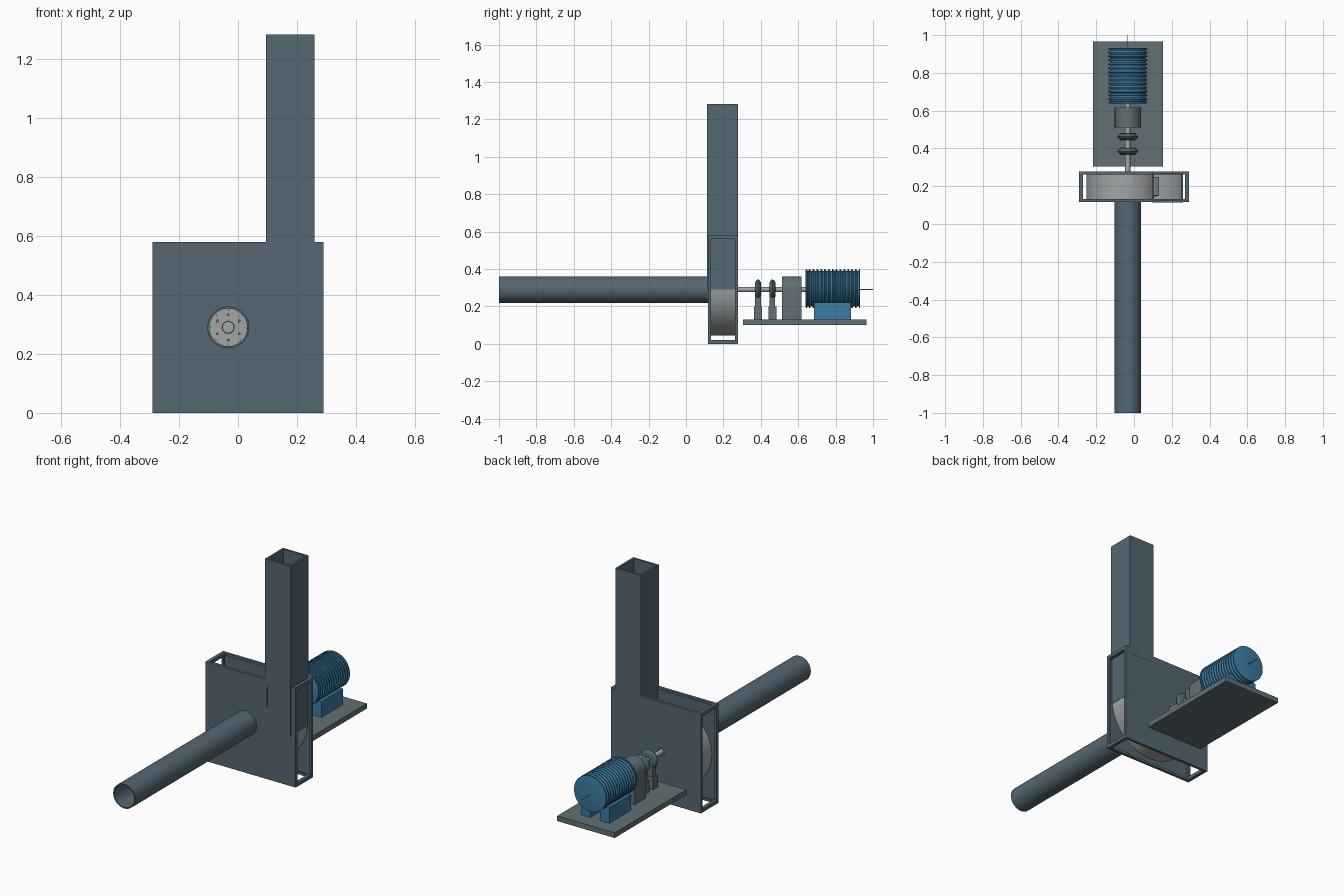
import bpy, bmesh
from math import pi, sin, cos, radians
from mathutils import Matrix

if "Cube" in bpy.data.objects:
    bpy.data.objects.remove(bpy.data.objects["Cube"])

CX, CZ = -0.033, 0.29      # shaft axis, runs along y


def material(name, rgb):
    m = bpy.data.materials.new(name)
    m.diffuse_color = (*rgb, 1)
    m.use_nodes = True
    m.node_tree.nodes["Principled BSDF"].inputs["Base Color"].default_value = m.diffuse_color
    return m


CASE = material("casing_paint", (0.09, 0.135, 0.17))
BLUE = material("motor_blue", (0.045, 0.20, 0.36))
BASE = material("base_grey", (0.12, 0.16, 0.175))
BEAR = material("bearing_green", (0.07, 0.13, 0.14))
STEEL = material("steel", (0.36, 0.38, 0.39))


def finish(name, bm, mat, smooth=False):
    bmesh.ops.recalc_face_normals(bm, faces=bm.faces)
    me = bpy.data.meshes.new(name)
    bm.to_mesh(me)
    bm.free()
    ob = bpy.data.objects.new(name, me)
    bpy.context.collection.objects.link(ob)
    me.materials.append(mat)
    if smooth:
        bpy.ops.object.select_all(action='DESELECT')
        ob.select_set(True)
        bpy.context.view_layer.objects.active = ob
        bpy.ops.object.shade_smooth_by_angle(angle=radians(35))
    return ob


def add_box(bm, x0, x1, y0, y1, z0, z1):
    m = Matrix.Translation(((x0 + x1) / 2, (y0 + y1) / 2, (z0 + z1) / 2))
    bmesh.ops.create_cube(bm, size=1, matrix=m @ Matrix.Diagonal((x1 - x0, y1 - y0, z1 - z0, 1)))


def boxes(name, mat, *dims):
    bm = bmesh.new()
    for d in dims:
        add_box(bm, *d)
    return finish(name, bm, mat)


def lathe(name, profile, mat, closed=False, n=48, x=CX, z=CZ):
    """Revolve (radius, y) points about a line along y."""
    bm = bmesh.new()
    rings = [[bm.verts.new((x + r * cos(2 * pi * i / n), y, z + r * sin(2 * pi * i / n)))
              for i in range(n)] for r, y in profile]
    pairs = list(zip(rings, rings[1:])) + ([(rings[-1], rings[0])] if closed else [])
    for a, b in pairs:
        for i in range(n):
            j = (i + 1) % n
            bm.faces.new((a[i], a[j], b[j], b[i]))
    if not closed:
        bm.faces.new(rings[0])
        bm.faces.new(rings[-1])
    return finish(name, bm, mat, True)


def add_prism(bm, pts, y0, y1):
    """Extrude an (x, z) outline along y."""
    a = [bm.verts.new((x, y0, z)) for x, z in pts]
    b = [bm.verts.new((x, y1, z)) for x, z in pts]
    for i in range(len(pts)):
        j = (i + 1) % len(pts)
        bm.faces.new((a[i], a[j], b[j], b[i]))
    bm.faces.new(a)
    bm.faces.new(b)


def holed_plate(name, y0, y1, r):
    """Square side plate with a round hole on the shaft axis."""
    n, h = 64, 0.29
    bm = bmesh.new()
    loops = []
    for y in (y0, y1):
        inner, outer = [], []
        for i in range(n):
            t = 2 * pi * (i + 0.0) / n
            c, s = cos(t), sin(t)
            k = h / max(abs(c), abs(s))
            inner.append(bm.verts.new((CX + r * c, y, CZ + r * s)))
            outer.append(bm.verts.new((k * c, y, CZ + k * s)))
        loops += [inner, outer]
    i0, o0, i1, o1 = loops
    for a, b in ((i0, o0), (o0, o1), (o1, i1), (i1, i0)):
        for i in range(n):
            j = (i + 1) % n
            bm.faces.new((a[i], a[j], b[j], b[i]))
    return finish(name, bm, CASE)


# Casing: side plates, edge lips and corner bars, open around the rim
Y0, Y1 = 0.117, 0.277
holed_plate("casing_front_plate", Y0, Y0 + 0.006, 0.066)
holed_plate("casing_back_plate", Y1 - 0.006, Y1, 0.02)
lips, w = [], 0.014
for ya, yb in ((Y0 + 0.006, Y0 + 0.016), (Y1 - 0.016, Y1 - 0.006)):
    for za, zb in ((0.0, w), (0.58 - w, 0.58)):
        lips.append((-0.29, 0.29, ya, yb, za, zb))
    for xa, xb in ((-0.29, -0.29 + w), (0.29 - w, 0.29)):
        lips.append((xa, xb, ya, yb, w, 0.58 - w))
for xa in (-0.29, 0.27):
    for za in (0.0, 0.56):
        lips.append((xa, xa + 0.02, Y0 + 0.006, Y1 - 0.006, za, za + 0.02))
boxes("casing_rim", CASE, *lips)


# Scroll wall winding from the cutoff round to the outlet
def radius(d):
    return 0.18 + 0.065 * (d - 45) / 225 if d < 270 else 0.245 + 0.046 * (d - 270) / 90


angles = [45 + 315 * i / 60 for i in range(61)]
arc = [(CX + (radius(d) + o) * cos(radians(d)), CZ + (radius(d) + o) * sin(radians(d)))
       for o, seq in ((0, angles), (-0.005, angles[::-1])) for d in seq]
bm = bmesh.new()
add_prism(bm, arc, Y0 + 0.005, Y1 - 0.005)
finish("scroll_wall", bm, STEEL, True)

# Outlet duct: four walls, continuing inside the casing
T = 0.012
boxes("outlet_duct", CASE,
      (0.095, 0.095 + T, 0.113, 0.278, 0.42, 1.283),
      (0.26 - T, 0.26, 0.113, 0.278, 0.29, 1.283),
      (0.095 + T, 0.26 - T, 0.113, 0.113 + T, 0.54, 1.283),
      (0.095 + T, 0.26 - T, 0.278 - T, 0.278, 0.54, 1.283))

# Inlet pipe
lathe("inlet_pipe", [(0.071, -1), (0.071, 0.122), (0.064, 0.122), (0.064, -1)], CASE, True)

# Fan wheel: back disc, front shroud, blades, hub and bolts
lathe("wheel_back_disc", [(0.165, 0.245), (0.165, 0.25)], STEEL)
lathe("wheel_shroud", [(0.165, 0.15), (0.165, 0.154), (0.075, 0.137), (0.075, 0.133)], STEEL, True)
lathe("wheel_hub", [(0.011, 0.205), (0.011, 0.215), (0.02, 0.215), (0.022, 0.26)], STEEL, n=32)
bm = bmesh.new()
for k in range(8):
    line = []
    for i in range(7):
        r, t = 0.055 + 0.11 * i / 6, 2 * pi * k / 8 - 0.8 * i / 6
        line.append((r, t))
    pts = [(CX + r * cos(t), CZ + r * sin(t)) for r, t in line]
    pts += [(CX + r * cos(t + 0.03), CZ + r * sin(t + 0.03)) for r, t in line[::-1]]
    add_prism(bm, pts, 0.15, 0.246)
finish("wheel_blades", bm, STEEL)
for k in range(6):
    t = pi / 2 + k * pi / 3
    lathe("wheel_bolt", [(0.005, 0.238), (0.005, 0.247)], BASE, n=6,
          x=CX + 0.043 * cos(t), z=CZ + 0.043 * sin(t))

# Drive shaft with a thin stub beyond the motor
lathe("drive_shaft", [(0.014, 0.21), (0.014, 0.65)], STEEL, n=32)
lathe("shaft_stub", [(0.0025, 0.92), (0.0025, 1.0)], STEEL, n=12)

# Base plate
boxes("base_plate", BASE, (-0.216, 0.154, 0.305, 0.965, 0.10, 0.13))

# Two lens-shaped bearings on pedestals
for y in (0.385, 0.462):
    lathe("bearing", [(0.014, y - 0.016), (0.038, y - 0.016), (0.05, y - 0.008), (0.055, y),
                      (0.05, y + 0.008), (0.038, y + 0.016), (0.014, y + 0.016)], BEAR, True)
    boxes("bearing_pedestal", BASE, (CX - 0.032, CX + 0.032, y - 0.015, y + 0.015, 0.195, 0.258),
          (CX - 0.04, CX + 0.04, y - 0.021, y + 0.021, 0.13, 0.2))

# Gearbox: round-topped housing
top = [(CX + 0.069 * cos(pi * i / 24), CZ + 0.001 + 0.069 * sin(pi * i / 24)) for i in range(25)]
bm = bmesh.new()
add_prism(bm, [(CX + 0.069, 0.13)] + top + [(CX - 0.069, 0.13)], 0.512, 0.618)
finish("gearbox", bm, BASE, True)

# Motor: ribbed body with end caps, on two feet
profile, n = [(0.098, 0.638), (0.103, 0.641), (0.103, 0.648)], 14
for i in range(n):
    y = 0.650 + i * 0.268 / (n - 1)
    profile += [(0.094, y), (0.094, y + 0.006), (0.104, y + 0.0065), (0.104, y + 0.0115)]
profile += [(0.098, 0.931)]
lathe("motor", profile, BLUE, z=0.295)
boxes("motor_feet", BLUE, *[(CX + s - 0.03, CX + s + 0.03, 0.685, 0.882, 0.13, 0.222)
                            for s in (-0.062, 0.062)])
